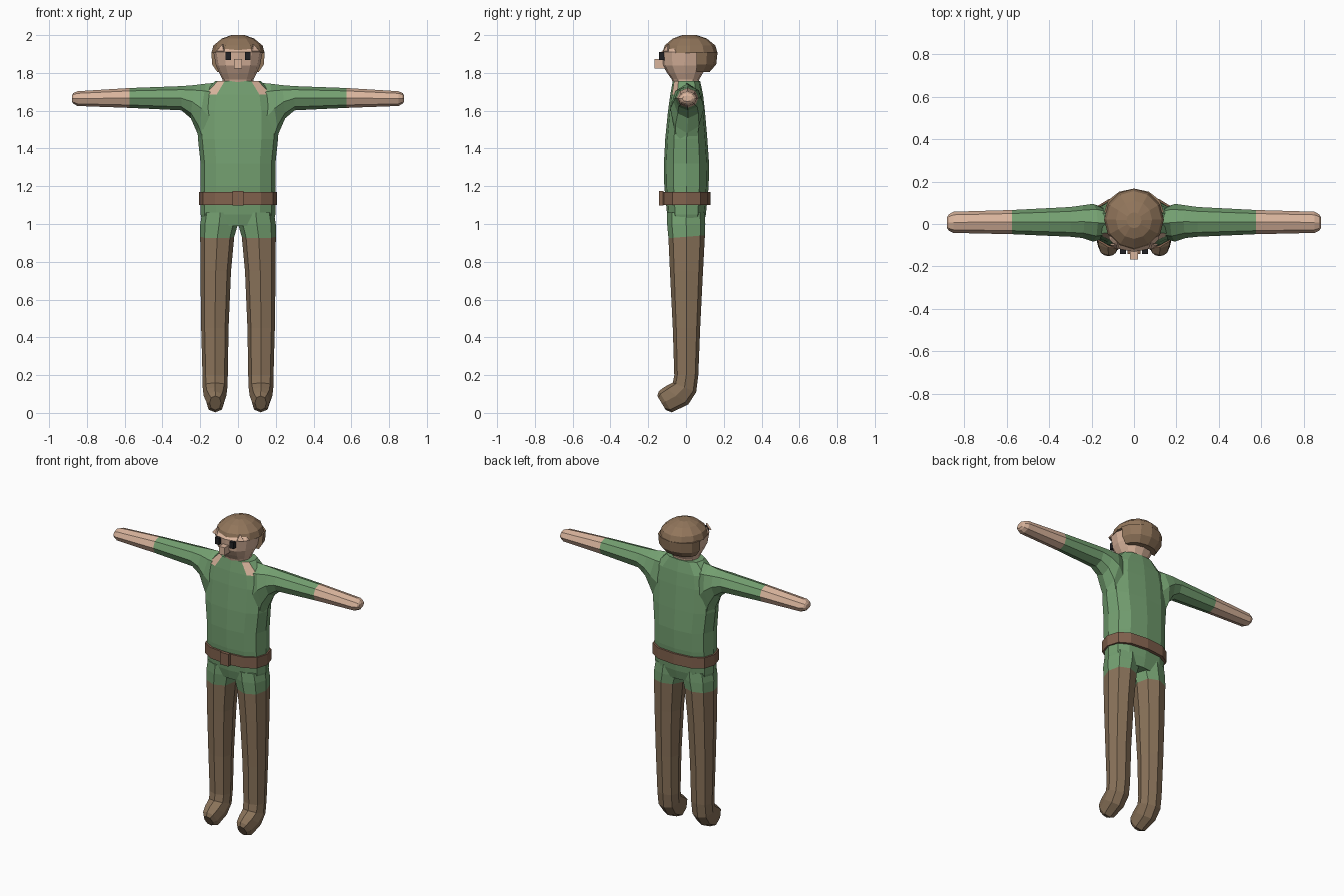
import bpy, bmesh, math
from mathutils import Vector as V


def material(name, rgb):
    m = bpy.data.materials.new(name)
    m.diffuse_color = (*rgb, 1)
    return m


GREEN = material("tunic green", (0.175, 0.352, 0.165))
SKIN = material("skin", (0.70, 0.46, 0.335))
TROUSER = material("trouser brown", (0.254, 0.171, 0.102))
HAIR = material("hair brown", (0.285, 0.18, 0.105))
BELT = material("belt brown", (0.223, 0.122, 0.076))
DARK = material("eye dark", (0.015, 0.015, 0.018))


def ring(a, b, side, n=8, power=1.0):
    """Closed loop spanning points a to b, with half width vector side."""
    a, b, side = V(a), V(b), V(side)
    mid, half = (a + b) / 2, (a - b) / 2
    f = lambda t: math.copysign(abs(t) ** power, t) if abs(t) > 1e-6 else 0
    return [mid + half * f(math.cos(2 * math.pi * i / n))
            + side * f(math.sin(2 * math.pi * i / n)) for i in range(n)]


def loft(name, rings, mats, rule=None):
    """Skin over the rings; rule(band, column) picks the material."""
    bm = bmesh.new()
    loops = [[bm.verts.new(p) for p in r] for r in rings]
    n = len(loops[0])
    for k in range(len(loops) - 1):
        for i in range(n):
            j = (i + 1) % n
            f = bm.faces.new((loops[k][i], loops[k][j], loops[k + 1][j], loops[k + 1][i]))
            f.material_index = rule(k, i) if rule else 0
    for k, band in ((0, 0), (-1, len(loops) - 2)):
        f = bm.faces.new(loops[k])
        f.material_index = rule(band, 0) if rule else 0
    bmesh.ops.recalc_face_normals(bm, faces=bm.faces)
    me = bpy.data.meshes.new(name)
    bm.to_mesh(me)
    bm.free()
    for m in mats:
        me.materials.append(m)
    ob = bpy.data.objects.new(name, me)
    bpy.context.collection.objects.link(ob)
    return ob


def box(name, x, y, z, mat):
    return loft(name, [[(x[0], y[0], h), (x[1], y[0], h), (x[1], y[1], h), (x[0], y[1], h)]
                       for h in z], [mat])


def level(z, front, back, hw, n=12, power=1.0):
    return ring((0, front, z), (0, back, z), (hw, 0, 0), n, power)


# Torso, with bare skin showing at both sides of the collar
torso = [(0.99, -0.085, 0.09, 0.185), (1.05, -0.10, 0.105, 0.198), (1.2, -0.115, 0.12, 0.198),
         (1.32, -0.117, 0.122, 0.198), (1.45, -0.11, 0.113, 0.212), (1.6, -0.095, 0.10, 0.212),
         (1.685, -0.083, 0.09, 0.195), (1.757, -0.07, 0.075, 0.12)]
loft("tunic_body", [level(*t, power=0.78) for t in torso], [GREEN, SKIN],
     lambda k, i: int(k == 6 and i in (1, 10)))

# Belt and buckle
loft("belt", [level(z, -0.125, 0.13, 0.207, power=0.78) for z in (1.10, 1.17)], [BELT])
box("buckle", (-0.03, 0.03), (-0.142, -0.12), (1.097, 1.176), BELT)

# Arms: (top x, top z, bottom x, bottom z, front y, back y)
arm = [(0.09, 1.75, 0.19, 1.36, -0.07, 0.075), (0.17, 1.743, 0.215, 1.48, -0.083, 0.095),
       (0.235, 1.735, 0.25, 1.56, -0.066, 0.088), (0.30, 1.73, 0.30, 1.602, -0.06, 0.08),
       (0.575, 1.72, 0.575, 1.615, -0.048, 0.066), (0.85, 1.703, 0.85, 1.625, -0.042, 0.058),
       (0.872, 1.693, 0.872, 1.637, -0.032, 0.046), (0.88, 1.68, 0.88, 1.648, -0.02, 0.032)]
# Legs: (front y, front z, back y, back z, inner x, outer x)
leg = [(-0.10, 1.06, 0.10, 1.06, -0.002, 0.19), (-0.10, 1.0, 0.102, 1.0, 0.0, 0.2),
       (-0.093, 0.925, 0.10, 0.94, 0.02, 0.2), (-0.085, 0.75, 0.09, 0.75, 0.037, 0.199),
       (-0.07, 0.45, 0.075, 0.45, 0.05, 0.195), (-0.062, 0.20, 0.065, 0.20, 0.054, 0.188),
       (-0.07, 0.16, 0.054, 0.11, 0.056, 0.187), (-0.115, 0.137, 0.012, 0.045, 0.062, 0.182),
       (-0.144, 0.115, -0.075, 0.003, 0.073, 0.168), (-0.152, 0.09, -0.107, 0.015, 0.09, 0.15)]
for s, tag in ((-1, "right"), (1, "left")):
    loft(tag + "_arm", [ring((s * tx, (f + b) / 2, tz), (s * bx, (f + b) / 2, bz),
                             (0, (b - f) / 2, 0)) for tx, tz, bx, bz, f, b in arm],
         [GREEN, SKIN], lambda k, i: int(k >= 4))
    loft(tag + "_leg", [ring((s * (a + c) / 2, fy, fz), (s * (a + c) / 2, by, bz),
                             ((c - a) / 2, 0, 0), power=0.85) for fy, fz, by, bz, a, c in leg],
         [GREEN, TROUSER], lambda k, i: int(k >= 2))
    # Eye and bare temple patch
    box(tag + "_eye", sorted((s * 0.038, s * 0.066)), (-0.142, -0.10), (1.868, 1.91), DARK)
    patch = [V((s * 0.07, -0.115, 1.913)), V((s * 0.108, -0.092, 1.913)), V((s * 0.078, -0.09, 1.95))]
    loft(tag + "_temple", [patch, [p + V((s * 0.006, -0.007, 0.002)) for p in patch]], [SKIN])

# Head and neck
head = [(1.71, -0.06, 0.065, 0.08), (1.765, -0.075, 0.07, 0.082), (1.80, -0.10, 0.09, 0.10),
        (1.84, -0.124, 0.11, 0.117), (1.91, -0.131, 0.12, 0.13), (1.94, -0.10, 0.11, 0.11)]
loft("head", [level(*h, power=0.85) for h in head], [SKIN])
box("nose", (-0.02, 0.02), (-0.167, -0.11), (1.824, 1.874), SKIN)

# Hair: rounded cap plus a half-round block down the back of the head
cap = [(1.905, -0.125, 0.167, 0.141), (1.945, -0.113, 0.155, 0.13),
       (1.982, -0.07, 0.11, 0.085), (2.0, -0.02, 0.055, 0.035)]
loft("hair_cap", [level(*c) for c in cap], [HAIR])
back = [(1.805, 0.125, 0.11), (1.845, 0.16, 0.137), (1.91, 0.167, 0.141)]
loft("hair_back", [[(hw * math.cos(math.pi * i / 6), 0.055 + (y - 0.055) * math.sin(math.pi * i / 6), z)
                    for i in range(7)] for z, y, hw in back], [HAIR])
